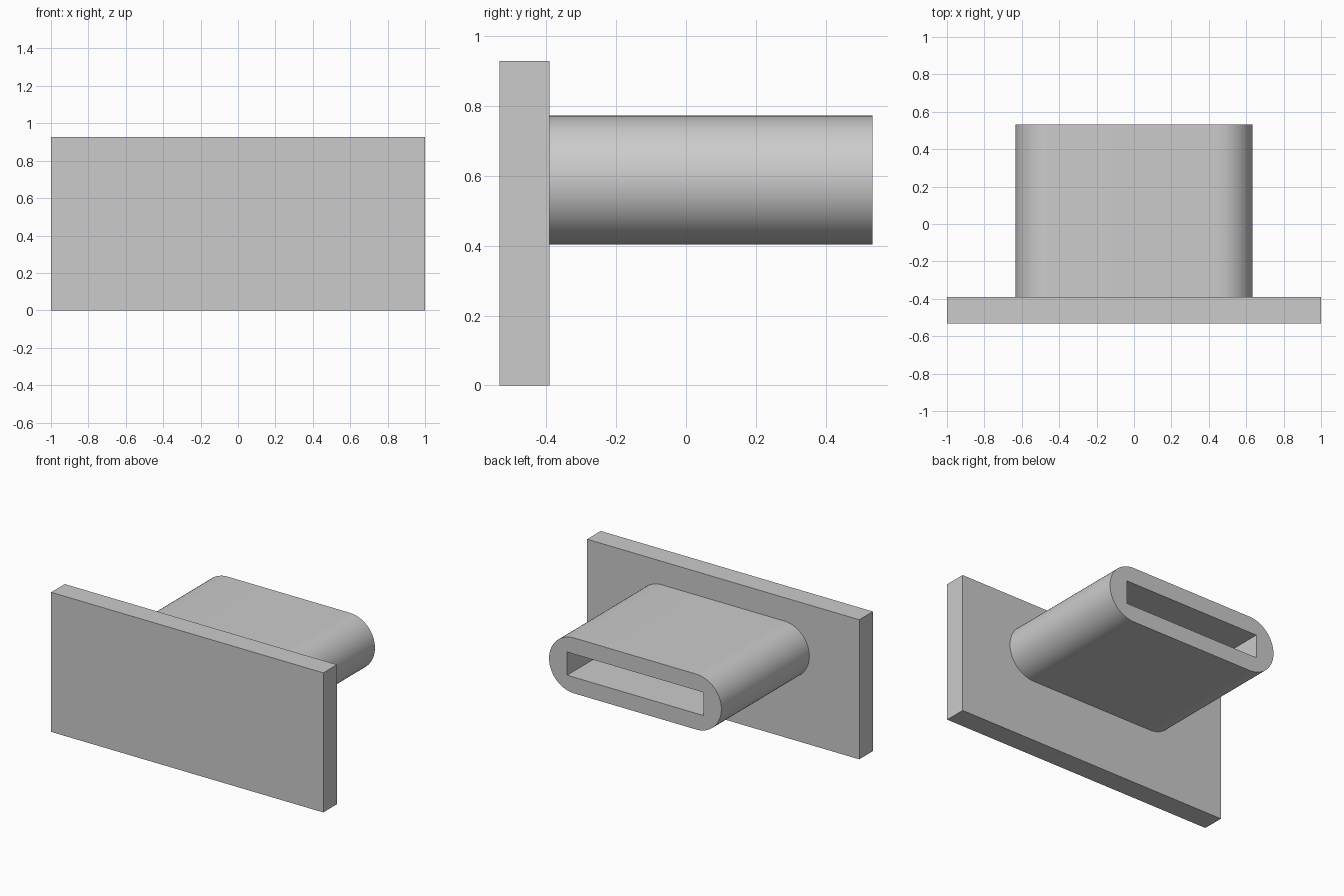
import bpy, bmesh, math

if "Cube" in bpy.data.objects:
    bpy.data.objects.remove(bpy.data.objects["Cube"])

grey = bpy.data.materials.new("light grey")
grey.diffuse_color = (0.6, 0.6, 0.6, 1)
grey.use_nodes = True
grey.node_tree.nodes["Principled BSDF"].inputs["Base Color"].default_value = grey.diffuse_color


def prism(name, outline, y0, y1):
    """Extrude an (x, z) outline from y0 to y1."""
    bm = bmesh.new()
    face = bm.faces.new([bm.verts.new((x, y0, z)) for x, z in outline])
    ext = bmesh.ops.extrude_face_region(bm, geom=[face])
    for v in ext["geom"]:
        if isinstance(v, bmesh.types.BMVert):
            v.co.y = y1
    bmesh.ops.recalc_face_normals(bm, faces=bm.faces)
    mesh = bpy.data.meshes.new(name)
    bm.to_mesh(mesh)
    bm.free()
    mesh.materials.append(grey)
    obj = bpy.data.objects.new(name, mesh)
    bpy.context.collection.objects.link(obj)
    return obj


def rect(hx, z0, z1):
    return [(-hx, z0), (hx, z0), (hx, z1), (-hx, z1)]


PLATE_BACK, BACK, MID_Z = -0.39, 0.533, 0.587
RADIUS, FLAT, STEPS = 0.184, 0.449, 32

# flat front plate
prism("front_plate", rect(1.0, 0.0, 0.927), -0.533, PLATE_BACK)

# sleeve with rounded ends
outline = []
for side in (1, -1):
    for i in range(STEPS + 1):
        a = -math.pi / 2 + math.pi * i / STEPS
        outline.append((side * (FLAT + RADIUS * math.cos(a)),
                        MID_Z + side * RADIUS * math.sin(a)))
sleeve = prism("sleeve", outline, PLATE_BACK, BACK)

# slot cut through the sleeve to the plate
cutter = prism("slot_cutter", rect(0.5, MID_Z - 0.077, MID_Z + 0.077),
               PLATE_BACK - 0.05, BACK + 0.1)
cutter.hide_render = True
cut = sleeve.modifiers.new("slot", "BOOLEAN")
cut.operation = "DIFFERENCE"
cut.solver = "EXACT"
cut.object = cutter

bpy.context.view_layer.objects.active = sleeve
sleeve.select_set(True)
bpy.ops.object.modifier_apply(modifier=cut.name)
bpy.data.objects.remove(cutter)
bpy.ops.object.shade_smooth_by_angle(angle=math.radians(30))
